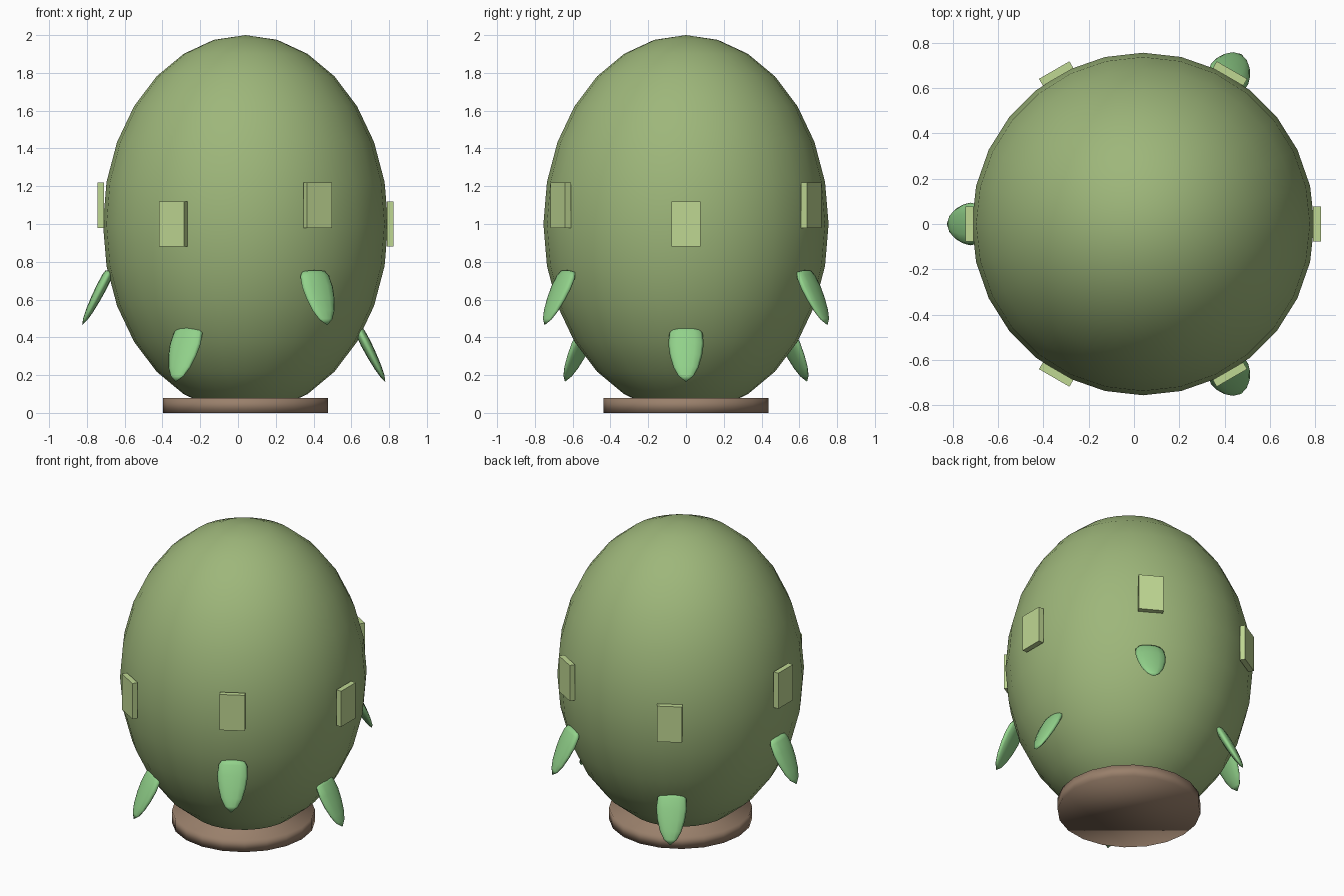
import bpy, bmesh, math
from mathutils import Matrix, Vector

if "Cube" in bpy.data.objects:
    bpy.data.objects.remove(bpy.data.objects["Cube"], do_unlink=True)

AXIS_X = 0.04  # body axis


def material(name, rgb):
    m = bpy.data.materials.new(name)
    m.use_nodes = True
    m.diffuse_color = (*rgb, 1)
    m.node_tree.nodes["Principled BSDF"].inputs["Base Color"].default_value = (*rgb, 1)
    return m


body_green = material("body green", (0.34, 0.47, 0.195))
plate_green = material("pale plate green", (0.52, 0.68, 0.29))
leaf_green = material("leaf green", (0.285, 0.64, 0.255))
base_brown = material("base brown", (0.32, 0.215, 0.147))


def add_object(name, bm, mat, matrix, smooth):
    bmesh.ops.recalc_face_normals(bm, faces=bm.faces)
    mesh = bpy.data.meshes.new(name)
    for f in bm.faces:
        f.smooth = smooth
    bm.to_mesh(mesh)
    bm.free()
    mesh.materials.append(mat)
    obj = bpy.data.objects.new(name, mesh)
    obj.matrix_world = matrix
    bpy.context.collection.objects.link(obj)
    return obj


def around(angle, radius, z):
    """Place a part on the body, its local +x pointing outward."""
    return (Matrix.Translation((AXIS_X, 0, 0)) @ Matrix.Rotation(angle, 4, "Z")
            @ Matrix.Translation((radius, 0, z)))


# Egg-shaped body
bm = bmesh.new()
bmesh.ops.create_uvsphere(bm, u_segments=28, v_segments=14, radius=1)
bmesh.ops.scale(bm, vec=(0.755, 0.755, 1), verts=bm.verts)
add_object("body", bm, body_green, Matrix.Translation((AXIS_X, 0, 1)), True)

# Round base disc
bm = bmesh.new()
bmesh.ops.create_cone(bm, cap_ends=True, segments=20, radius1=0.437, radius2=0.437, depth=0.08)
add_object("base", bm, base_brown, Matrix.Translation((AXIS_X, 0, 0.04)), True)


def leaf_mesh():
    """Flattened, pointed leaf hanging down from a rounded root."""
    profile = [(0.0, 0.072), (-0.025, 0.088), (-0.09, 0.094), (-0.16, 0.085),
               (-0.23, 0.066), (-0.28, 0.04)]
    sides = 12
    bm = bmesh.new()
    rings = []
    for z, half in profile:
        rings.append([bm.verts.new((0.3 * half * math.cos(math.tau * i / sides),
                                    half * math.sin(math.tau * i / sides), z))
                      for i in range(sides)])
    for a, b in zip(rings, rings[1:]):
        for i in range(sides):
            j = (i + 1) % sides
            bm.faces.new((a[i], a[j], b[j], b[i]))
    for ring, z in ((rings[0], 0.012), (rings[-1], -0.315)):
        tip = bm.verts.new((0, 0, z))
        for i in range(sides):
            bm.faces.new((ring[i], ring[(i + 1) % sides], tip))
    return bm


# Six plates and six leaves, alternating low and high
for k in range(6):
    angle = k * math.pi / 3
    high = k % 2
    bm = bmesh.new()
    bmesh.ops.create_cube(bm, size=1)
    bmesh.ops.scale(bm, vec=(0.035, 0.155, 0.24), verts=bm.verts)
    add_object(f"plate_{k + 1}", bm, plate_green,
               around(angle, 0.766, 1.1 if high else 1.0), False)

    radius, z = (0.722, 0.745) if high else (0.597, 0.445)
    tilt = Matrix.Rotation(-math.radians(27), 4, "Y")
    add_object(f"leaf_{k + 1}", leaf_mesh(), leaf_green, around(angle, radius, z) @ tilt, True)
